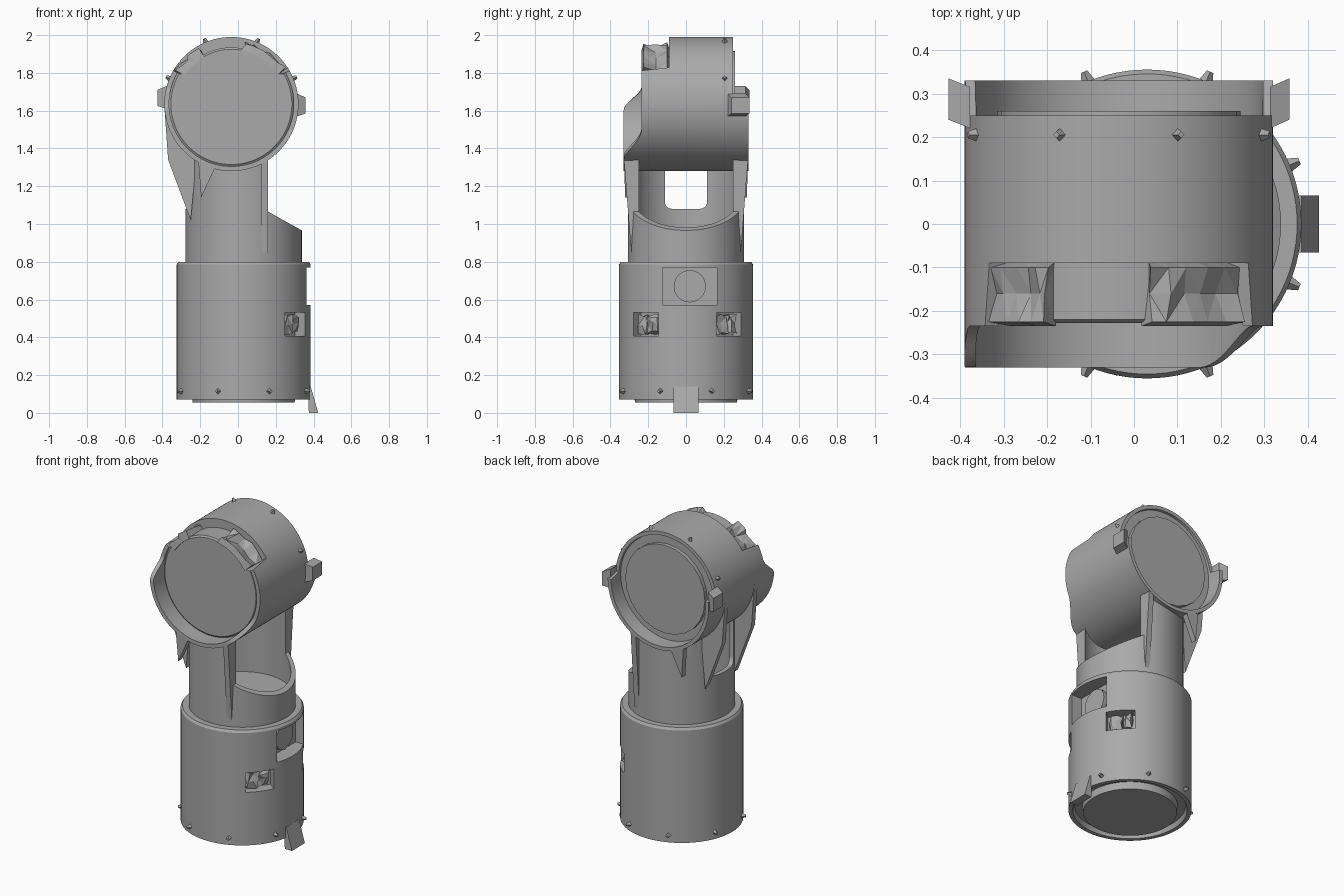
import bpy, bmesh, math, random
from math import sin, cos, radians
from mathutils import Vector, Matrix

if "Cube" in bpy.data.objects:
    bpy.data.objects.remove(bpy.data.objects["Cube"])

random.seed(4)
grey = bpy.data.materials.new("mid grey")
grey.diffuse_color = (0.4, 0.4, 0.4, 1)
grey.use_nodes = True
grey.node_tree.nodes["Principled BSDF"].inputs["Base Color"].default_value = grey.diffuse_color

BASE = Vector((0.03, 0, 0))        # upright axis of base and neck
HEAD = Vector((-0.035, 0, 1.635))  # centre of the sideways head
N = 96


def finish(name, bm, angle=30):
    bmesh.ops.recalc_face_normals(bm, faces=bm.faces)
    me = bpy.data.meshes.new(name)
    bm.to_mesh(me)
    bm.free()
    ob = bpy.data.objects.new(name, me)
    bpy.context.collection.objects.link(ob)
    me.materials.append(grey)
    if angle:
        smooth(ob, angle)
    return ob


def smooth(ob, angle=30):
    bpy.ops.object.select_all(action='DESELECT')
    bpy.context.view_layer.objects.active = ob
    ob.select_set(True)
    bpy.ops.object.shade_smooth_by_angle(angle=radians(angle))


def lathe(name, profile, place, n=N):
    """Spin profile(angle) -> [(radius, height)]; both ends are capped."""
    bm = bmesh.new()
    rows = []
    for i in range(n):
        a = 2 * math.pi * i / n
        rows.append([bm.verts.new(place(a, r, h)) for r, h in profile(a)])
    for i in range(n):
        p, q = rows[i], rows[(i + 1) % n]
        for j in range(len(p) - 1):
            bm.faces.new((p[j], q[j], q[j + 1], p[j + 1]))
    bm.faces.new([r[0] for r in rows])
    bm.faces.new([r[-1] for r in rows])
    return finish(name, bm)


def upright(a, r, h):
    return BASE + Vector((r * cos(a), r * sin(a), h))


def sideways(a, r, h):
    return HEAD + Vector((r * cos(a), h, r * sin(a)))


def box(name, centre, size, turn=0, bevel=0, jitter=0, cuts=0):
    bm = bmesh.new()
    bmesh.ops.create_cube(bm, size=1, matrix=Matrix.Diagonal((*size, 1)))
    if bevel:
        edges = [e for e in bm.edges if abs((e.verts[0].co - e.verts[1].co).x) > 0.01]
        bmesh.ops.bevel(bm, geom=edges, offset=bevel, segments=5, profile=0.5, affect='EDGES')
    if cuts:
        bmesh.ops.subdivide_edges(bm, edges=bm.edges, cuts=cuts, use_grid_fill=True)
    if jitter:
        for v in bm.verts:
            v.co += Vector([random.uniform(-jitter, jitter) for _ in range(3)])
        bmesh.ops.triangulate(bm, faces=bm.faces)
    bm.transform(Matrix.Translation(centre) @ Matrix.Rotation(turn, 4, 'Z'))
    return finish(name, bm, 0)


def prism(name, points, offset):
    """Flat polygon pushed along an offset."""
    bm = bmesh.new()
    a = [bm.verts.new(p) for p in points]
    b = [bm.verts.new(Vector(p) + Vector(offset)) for p in points]
    bm.faces.new(a)
    bm.faces.new(b)
    for i in range(len(a)):
        k = (i + 1) % len(a)
        bm.faces.new((a[i], a[k], b[k], b[i]))
    return finish(name, bm, 0)


def cut(ob, cutter):
    m = ob.modifiers.new("cut", 'BOOLEAN')
    m.operation, m.solver, m.object = 'DIFFERENCE', 'EXACT', cutter
    bpy.context.view_layer.objects.active = ob
    bpy.ops.object.modifier_apply(modifier=m.name)
    bpy.data.objects.remove(cutter)


def screw(name, centre, out):
    """Small pointed stud aimed outwards."""
    bm = bmesh.new()
    bmesh.ops.create_cone(bm, cap_ends=True, segments=4, radius1=0.019, radius2=0.008, depth=0.034)
    bm.transform(Matrix.Translation(centre) @ out.to_track_quat('Z', 'Y').to_matrix().to_4x4())
    finish(name, bm, 0)


# Base body with a recessed underside and a chamfered shoulder
base = lathe("base_body", lambda a: [(0.27, 0.055), (0.275, 0.10), (0.32, 0.10), (0.33, 0.07),
             (0.355, 0.07), (0.355, 0.785), (0.345, 0.80), (0.30, 0.80)], upright)
cut(base, box("port_cutter", (0.41, 0.02, 0.67), (0.24, 0.29, 0.20)))
for side, deg in (("front", -38), ("back", 41)):
    a = radians(deg)
    cut(base, box("slot_cutter", upright(a, 0.36, 0.47), (0.16, 0.17, 0.125), a))
    for k in (-1, 1):
        box(side + "_slot_latch", upright(a + k * 0.11, 0.30, 0.47), (0.06, 0.06, 0.09),
            a, jitter=0.012, cuts=1)
smooth(base)
# Rounded connector seen inside the port
bm = bmesh.new()
bmesh.ops.create_cone(bm, cap_ends=True, segments=32, radius1=0.085, radius2=0.085, depth=0.03,
                      matrix=Matrix.Translation((0.30, 0.02, 0.67)) @ Matrix.Rotation(math.pi / 2, 4, 'Y'))
finish("port_connector", bm)

# Foot clip below the port
prism("foot_clip", [(0.37, -0.065, 0.14), (0.385, -0.065, 0.14), (0.425, -0.065, 0),
                    (0.375, -0.065, 0)], (0, 0.13, 0))

# Neck: hollow tube with a sloping front opening, a rear window and a seat for the head
neck = lathe("neck", lambda a: [(0.28, 0.88), (0.28, 1.45), (0.308, 1.45), (0.308, 0.79),
             (0.20, 0.79), (0.20, 0.88)], upright)
cut(neck, prism("slope_cutter", [(0.16, -0.5, 1.065), (0.6, -0.5, 0.82), (0.6, -0.5, 1.7),
                                 (0.16, -0.5, 1.7)], (0, 1, 0)))
cut(neck, box("window_cutter", (-0.3, 0, 1.29), (0.4, 0.225, 0.42), bevel=0.04))
cut(neck, lathe("head_cutter", lambda a: [(0.345, -0.5), (0.345, 0.5)], sideways))
smooth(neck)


def ease(x, lo, hi):
    t = min(1, max(0, (x - lo) / (hi - lo)))
    return t * t * (3 - 2 * t)


def head_profile(a):
    d = math.degrees(a)
    # front lip runs from lower right round the bottom to the left side
    lip = ease(d, 165, 185) * (1 - ease(d, 304, 338))
    front, inner = -0.235 - 0.095 * lip, 0.33
    if 30 < d < 150:                      # notch across the upper front
        front, inner = -0.09, 0.30
    back = 0.33 if 172 <= d <= 359 or d == 0 else 0.25
    return [(0.32, 0.235), (0.33, 0.235), (0.332, back), (0.355, back), (0.355, front),
            (inner, front), (inner, -0.22), (inner - 0.01, -0.228)]


lathe("head", head_profile, sideways, 120)
# Raised cover on the back
lathe("back_cover", lambda a: [(0.28, 0.23), (0.28, 0.26)], sideways, 24)


# Rugged clamps filling both ends of the notch
def clamp(name, lo, hi):
    bm = bmesh.new()
    rows = []
    steps = 5
    for i in range(steps + 1):
        a = radians(lo + (hi - lo) * i / steps)
        rows.append([bm.verts.new(sideways(a + random.uniform(-.03, .03), r, y)) for r, y in
                     ((0.29, -0.085), (random.uniform(0.32, 0.35), -0.10),
                      (random.uniform(0.30, 0.34), -0.16),
                      (random.uniform(0.325, 0.35), -0.225), (0.29, -0.235))])
    for p, q in zip(rows, rows[1:]):
        for j in range(5):
            k = (j + 1) % 5
            bm.faces.new((p[j], q[j], q[k], p[k]))
    bm.faces.new(rows[0])
    bm.faces.new(rows[-1])
    bmesh.ops.triangulate(bm, faces=bm.faces)
    finish(name, bm, 0)


clamp("right_clamp", 33, 78)
clamp("left_clamp", 119, 148)

# Lugs on the ends of the back lip
for name, x, z, w in (("left_lug", -0.402, 1.67, 0.05), ("right_lug", 0.335, 1.63, 0.045)):
    s = math.copysign(w / 2, x)
    prism(name, [(x - s, 0.22, z - 0.06), (x + s, 0.24, z - 0.045),
                 (x + s, 0.24, z + 0.04), (x - s, 0.22, z + 0.06)], (0, 0.095, 0))

# Gussets tying the head lips to the neck
for s, name in ((-1, "front"), (1, "back")):
    prism(name + "_right_gusset", [(0.125, s * 0.26, 1.335), (0.125, s * 0.328, 1.335),
                                   (0.125, s * 0.29, 0.85)], (0.035, 0, 0))
    prism(name + "_left_gusset", [(-0.21, s * 0.29, 1.335), (-0.12, s * 0.29, 1.30),
                                  (-0.195, s * 0.285, 1.14)], (0, s * 0.037, 0))
    prism(name + "_side_gusset", [(-0.39, s * 0.13, 1.62), (-0.37, s * 0.13, 1.34),
                                  (-0.25, s * 0.13, 1.02), (-0.22, s * 0.13, 1.35)], (0, s * 0.035, 0))

# Studs around the foot of the base and the rear of the head
for i in range(8):
    a = radians(22.5 + 45 * i)
    screw("base_screw", upright(a, 0.362, 0.115), Vector((cos(a), sin(a), 0)))
    if not 200 < math.degrees(a) < 340:
        screw("head_screw", sideways(a, 0.358, 0.205), Vector((cos(a), 0, sin(a))))
